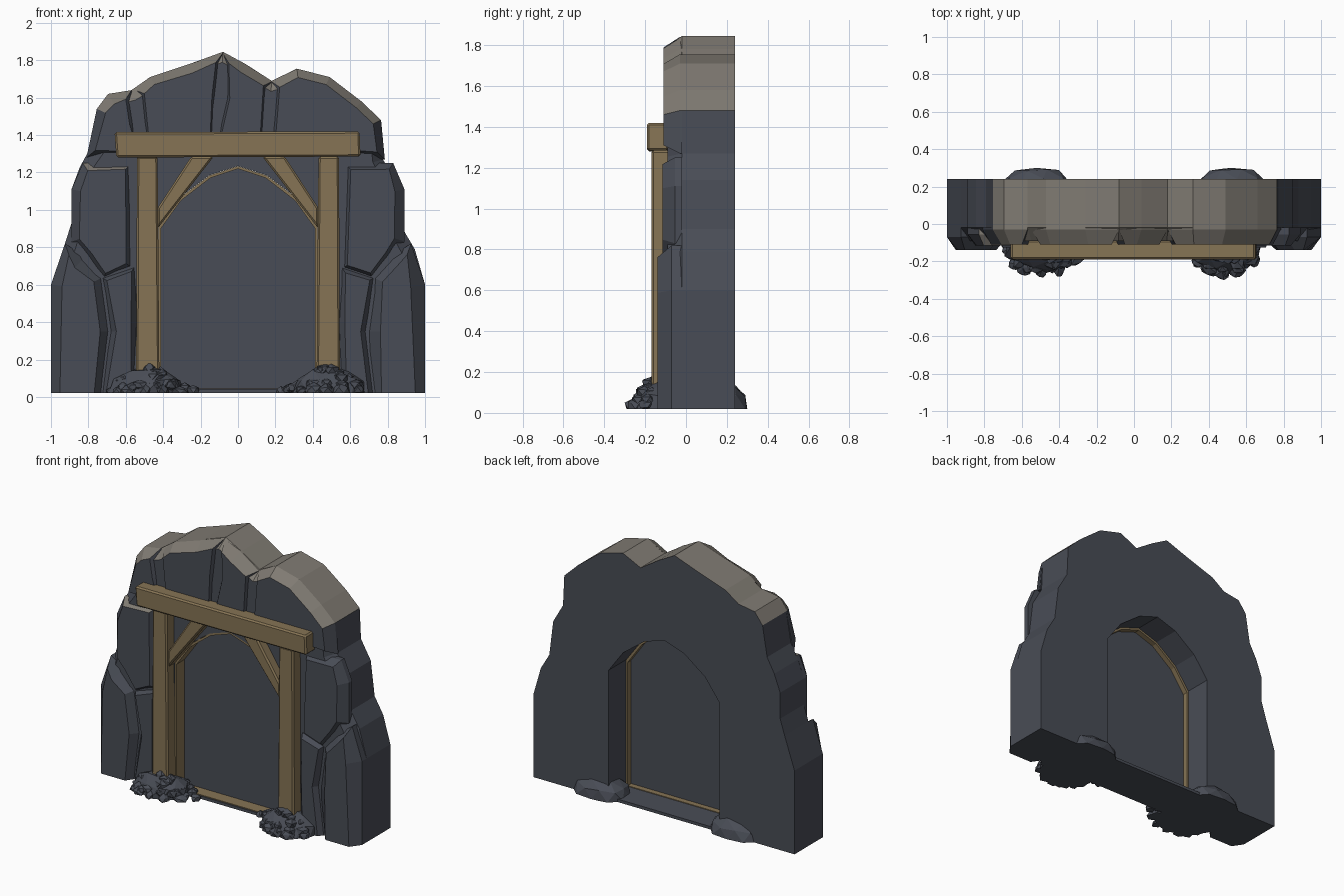
import bpy, bmesh, math, random
from mathutils import Vector, Matrix

if "Cube" in bpy.data.objects:
    bpy.data.objects.remove(bpy.data.objects["Cube"])
random.seed(4)
BASE = 0.02


def material(name, rgb):
    m = bpy.data.materials.new(name)
    m.diffuse_color = (*rgb, 1)
    m.use_nodes = True
    m.node_tree.nodes["Principled BSDF"].inputs["Base Color"].default_value = m.diffuse_color
    return m


ROCK = material("dark slate rock", (0.066, 0.073, 0.092))
CAP = material("pale weathered rock", (0.215, 0.197, 0.17))
WOOD = material("timber brown", (0.24, 0.175, 0.09))


def finish(name, bm, mats, pale_above=None):
    bmesh.ops.recalc_face_normals(bm, faces=bm.faces)
    bm.normal_update()
    if pale_above is not None:  # upward faces near the top are weathered
        for f in bm.faces:
            if f.normal.z > 0.42 and f.calc_center_median().z > pale_above:
                f.material_index = 1
    me = bpy.data.meshes.new(name)
    bm.to_mesh(me)
    bm.free()
    for m in mats:
        me.materials.append(m)
    ob = bpy.data.objects.new(name, me)
    bpy.context.collection.objects.link(ob)
    return ob


def inset(pts, b):
    """Shift a clockwise x-z outline inward, keeping its foot on the base."""
    out = []
    for i, p in enumerate(pts):
        p0, p, p1 = Vector(pts[i - 1]), Vector(p), Vector(pts[(i + 1) % len(pts)])
        e0, e1 = (p - p0).normalized(), (p1 - p).normalized()
        n = Vector((e0.y + e1.y, -e0.x - e1.x)).normalized()
        q = p + n * b * random.uniform(0.85, 1.3)
        out.append((q.x, BASE if p.y <= BASE else q.y))
    return out


def slab(name, pts, front, back, b, d, hole=None, pale=1.4, mats=(ROCK, CAP)):
    """Prism along y with a chamfered front and an optional opening."""
    bm = bmesh.new()

    def loop(points, y):
        vs = [bm.verts.new((x, y, z)) for x, z in points]
        return vs, [bm.edges.new((vs[i - 1], vs[i])) for i in range(len(vs))]

    def skin(a, c):
        for i in range(len(a)):
            bm.faces.new((a[i - 1], a[i], c[i], c[i - 1]))

    f, fe = loop(inset(pts, b), front)
    m, _ = loop(pts, front + d)
    k, ke = loop(pts, back)
    if hole:
        hf, hfe = loop(hole, front)
        hb, hbe = loop(hole, back)
        fe, ke = fe + hfe, ke + hbe
    bmesh.ops.triangle_fill(bm, use_beauty=True, use_dissolve=False, edges=fe, normal=(0, -1, 0))
    bmesh.ops.triangle_fill(bm, use_beauty=True, use_dissolve=False, edges=ke, normal=(0, 1, 0))
    skin(f, m)
    skin(m, k)
    if hole:
        skin(hf, hb)
    return finish(name, bm, mats, pale)


def flip(pts):
    return [(-x, z) for x, z in reversed(pts)]


def timber(name, pts, y0, y1):
    """Beam from an x-z outline with softened edges."""
    bm = bmesh.new()
    face = bm.faces.new([bm.verts.new((x, y0, z)) for x, z in pts])
    r = bmesh.ops.extrude_face_region(bm, geom=[face], use_keep_orig=True)
    for v in r["geom"]:
        if isinstance(v, bmesh.types.BMVert):
            v.co.y = y1
    bmesh.ops.recalc_face_normals(bm, faces=bm.faces)
    bmesh.ops.bevel(bm, geom=bm.edges[:], offset=0.01, segments=1, affect='EDGES')
    return finish(name, bm, [WOOD])


# main rock wall with arched opening
outline = [(-1, BASE), (-1, .6), (-.925, .82), (-.89, .93), (-.89, 1.11), (-.845, 1.23),
           (-.79, 1.33), (-.755, 1.54), (-.695, 1.62), (-.57, 1.64), (-.47, 1.71),
           (-.26, 1.78), (-.08, 1.845), (.04, 1.78), (.18, 1.69), (.315, 1.755),
           (.49, 1.71), (.66, 1.58), (.765, 1.48), (.775, 1.27), (.85, 1.14),
           (.88, .9), (.945, .79), (1, .6), (1, BASE)]


def arch(w, h, bottom):
    half = [(-w, bottom), (-w, h - .32), (-w * .74, h - .17), (-w * .36, h - .05), (0, h)]
    return half + flip(half[:-1])


slab("rock_wall", outline, -.09, .24, .06, .07, arch(.425, 1.235, .04))

# timber lining and closed dark panel inside the opening
slab("opening_lining", arch(.424, 1.234, .041), -.085, .05, 0, .005, arch(.412, 1.22, .046), 9, [WOOD])
slab("tunnel_panel", arch(.415, 1.225, BASE + .005), 0, .012, 0, .005, pale=9)

# facing stones on the front
foot = [(-1, BASE), (-1, .6), (-.925, .82), (-.82, .75), (-.72, .64), (-.68, .35), (-.72, BASE)]
side = [(-.89, .83), (-.89, 1.11), (-.83, 1.25), (-.57, 1.25), (-.55, .68), (-.72, .62), (-.82, .74)]
low = [(-.73, BASE), (-.69, .35), (-.73, .64), (-.55, .7), (-.53, .4), (-.55, BASE)]
for tag, fn, pale in (("left", list, 1.2), ("right", flip, 1.4)):
    slab(tag + "_foot_stone", fn(foot), -.14, -.01, .065, .07)
    slab(tag + "_side_stone", fn(side), -.115, -.02, .045, .06, pale=pale)
    slab(tag + "_low_stone", fn(low), -.125, -.02, .035, .05)
caps = {
    "left_shoulder_stone": [(-.81, 1.28), (-.755, 1.54), (-.695, 1.62), (-.57, 1.64), (-.52, 1.47), (-.5, 1.28)],
    "left_cap_stone": [(-.51, 1.38), (-.55, 1.64), (-.47, 1.71), (-.26, 1.78), (-.08, 1.84), (-.09, 1.6), (-.12, 1.38)],
    "key_stone": [(-.12, 1.38), (-.09, 1.6), (-.08, 1.835), (.04, 1.78), (.18, 1.685), (.15, 1.38)],
    "right_cap_stone": [(.15, 1.38), (.18, 1.685), (.315, 1.755), (.49, 1.71), (.66, 1.58), (.765, 1.48), (.785, 1.27), (.5, 1.28)],
}
for name, pts in caps.items():
    slab(name, pts, -.11, -.02, .05, .08)

# timber frame
timber("lintel_beam", [(-.65, 1.28), (-.66, 1.415), (.65, 1.42), (.655, 1.285)], -.19, -.085)
post = [(-.545, .06), (-.54, 1.285), (-.43, 1.285), (-.42, .06)]
brace = [(-.43, .9), (-.43, 1.01), (-.25, 1.285), (-.13, 1.285)]
for tag, fn in (("left", list), ("right", flip)):
    timber(tag + "_post", fn(post), -.17, .03)
    timber(tag + "_brace", fn(brace), -.155, -.06)


# rubble piles at the post feet
def chunk(bm, centre, size, sub, rough):
    rot = Matrix.Rotation(random.uniform(0, 6.28), 4, 'Z')
    vs = bmesh.ops.create_icosphere(bm, subdivisions=sub, radius=1)["verts"]
    for v in vs:
        p = (rot @ v.co if sub == 1 else v.co) * random.uniform(1 - rough, 1 + rough)
        v.co = Vector(centre) + Vector((p.x * size[0], p.y * size[1], p.z * size[2]))
        v.co.z = max(v.co.z, BASE)
        v.co.y = min(v.co.y, .3)


for tag, s in (("left", -1), ("right", 1)):
    bm = bmesh.new()
    chunk(bm, (s * .52, .17, BASE), (.2, .145, .13), 2, .04)
    chunk(bm, (s * .49, -.13, BASE), (.2, .13, .14), 2, .08)
    for i in range(50):
        a, t = random.uniform(0, 2 * math.pi), math.sqrt(random.random())
        r = random.uniform(.028, .05)
        x, y = .49 + .19 * t * math.cos(a), -.15 + .11 * t * math.sin(a)
        chunk(bm, (s * x, y, BASE + .13 * (1 - t ** 1.6)), (r, r, r * .8), 1, .2)
    for i in range(10):  # spill into the opening
        x, r = random.uniform(.22, .42), random.uniform(.025, .04)
        chunk(bm, (s * x, random.uniform(-.13, -.04), BASE + (x - .2) * .3), (r, r, r), 1, .2)
    finish(tag + "_rubble", bm, [ROCK])
